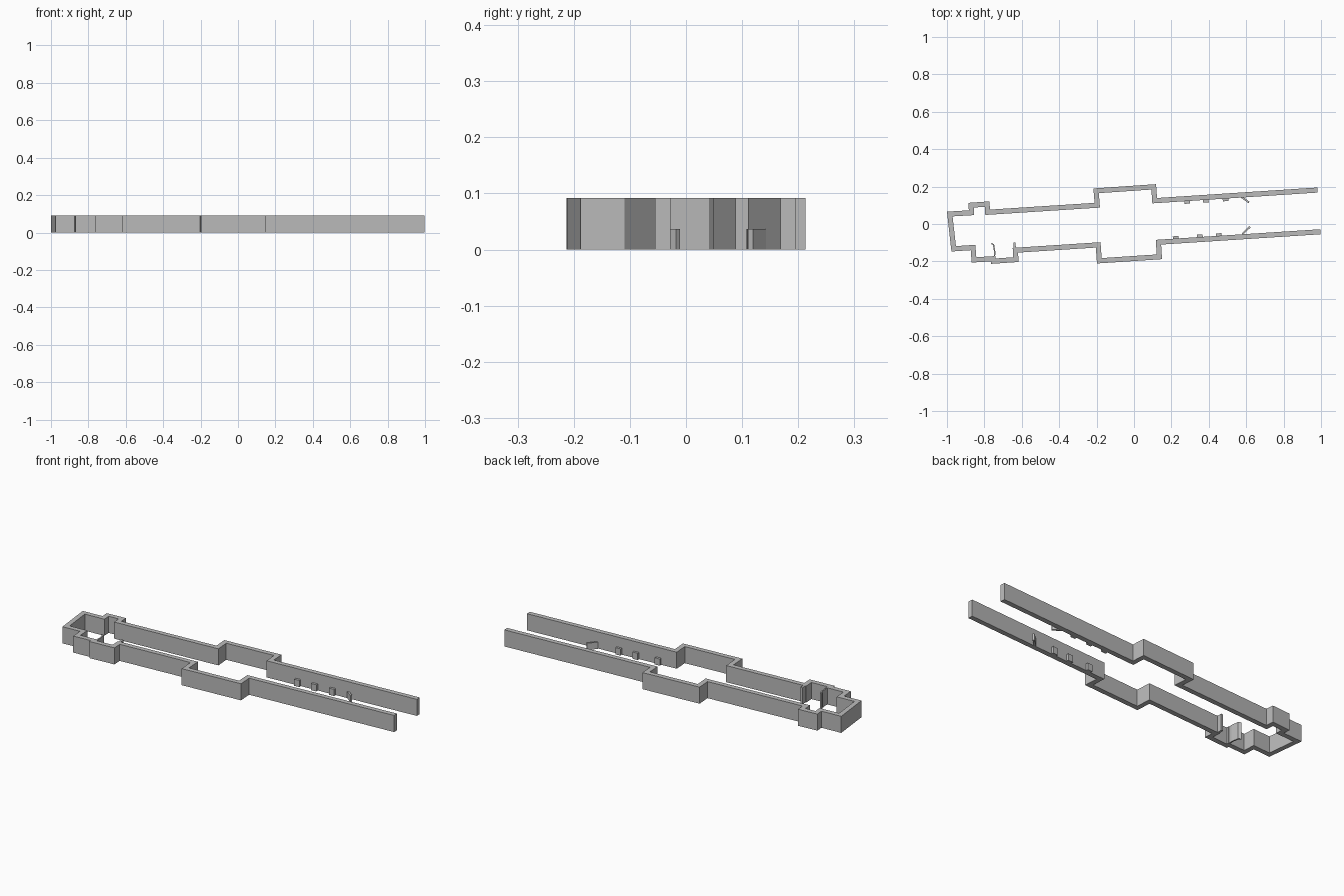
import bpy
import bmesh
from mathutils import Vector

default_cube = bpy.data.objects.get("Cube")
if default_cube:
    bpy.data.objects.remove(default_cube, do_unlink=True)

WALL_HEIGHT = 0.092
LOW_HEIGHT = 0.037

stone = bpy.data.materials.new("stone_grey")
stone.use_nodes = True
stone.diffuse_color = (0.5, 0.5, 0.5, 1)
stone.node_tree.nodes["Principled BSDF"].inputs["Base Color"].default_value = (0.5, 0.5, 0.5, 1)


def offset_path(points, distance):
    """Shift a polyline to its left with mitred corners."""
    normals = []
    for a, b in zip(points, points[1:]):
        d = (b - a).normalized()
        normals.append(Vector((-d.y, d.x)))
    result = []
    for i, p in enumerate(points):
        n0 = normals[max(i - 1, 0)]
        n1 = normals[min(i, len(normals) - 1)]
        result.append(p + (n0 + n1) * distance / (1 + n0.dot(n1)))
    return result


def build_wall(name, path, thickness, height):
    """Extrude a polyline into a solid wall standing on the ground."""
    outer = [Vector(p) for p in path]
    inner = offset_path(outer, thickness)
    bm = bmesh.new()
    a = [bm.verts.new((p.x, p.y, 0)) for p in outer]
    b = [bm.verts.new((p.x, p.y, 0)) for p in inner]
    faces = [bm.faces.new((a[i], a[i + 1], b[i + 1], b[i])) for i in range(len(a) - 1)]
    extruded = bmesh.ops.extrude_face_region(bm, geom=faces, use_keep_orig=True)
    top = [v for v in extruded["geom"] if isinstance(v, bmesh.types.BMVert)]
    bmesh.ops.translate(bm, verts=top, vec=(0, 0, height))
    bmesh.ops.recalc_face_normals(bm, faces=bm.faces)
    mesh = bpy.data.meshes.new(name)
    bm.to_mesh(mesh)
    bm.free()
    mesh.materials.append(stone)
    obj = bpy.data.objects.new(name, mesh)
    bpy.context.collection.objects.link(obj)
    return obj


# Main enclosure, open at the +x end
north_path = [(0.98, 0.195), (0.123, 0.139), (0.118, 0.213), (-0.217, 0.19),
              (-0.211, 0.113), (-0.77, 0.077), (-0.773, 0.121), (-0.886, 0.113),
              (-0.883, 0.073)]
west_path = [(-1.0, 0.066), (-0.976, -0.147)]
south_path = [(-0.873, -0.14), (-0.868, -0.206), (-0.765, -0.2), (-0.764, -0.213),
              (-0.617, -0.203), (-0.62, -0.153), (-0.204, -0.126), (-0.198, -0.211),
              (0.15, -0.188), (0.145, -0.11), (0.998, -0.055)]
build_wall("enclosure_wall", north_path + west_path + south_path, 0.027, WALL_HEIGHT)

# Thin partitions in the side chamber
build_wall("curved_partition", [(-0.765, -0.107), (-0.754, -0.113), (-0.748, -0.15),
                                (-0.75, -0.185)], 0.007, WALL_HEIGHT)
build_wall("straight_partition", [(-0.645, -0.1), (-0.642, -0.165)], 0.012, WALL_HEIGHT)

# Low blocks against the inner faces of the passage
SLOPE = 0.0655


def north_face(x):
    return 0.111 + SLOPE * (x - 0.123)


def south_face(x):
    return -0.083 + SLOPE * (x - 0.145)


for i, x in enumerate((0.285, 0.385, 0.49)):
    y = north_face(x)
    build_wall(f"north_block_{i + 1}", [(x - 0.015, y - 0.014), (x + 0.015, y - 0.012)],
               0.018, LOW_HEIGHT)
for i, x in enumerate((0.223, 0.353, 0.454)):
    y = south_face(x)
    build_wall(f"south_block_{i + 1}", [(x - 0.015, y - 0.004), (x + 0.015, y - 0.002)],
               0.016, LOW_HEIGHT)

# Low slanted wing walls near the entrance
build_wall("north_wing_wall", [(0.57, 0.142), (0.612, 0.111)], 0.01, LOW_HEIGHT)
build_wall("south_wing_wall", [(0.582, -0.058), (0.624, -0.018)], 0.01, LOW_HEIGHT)
